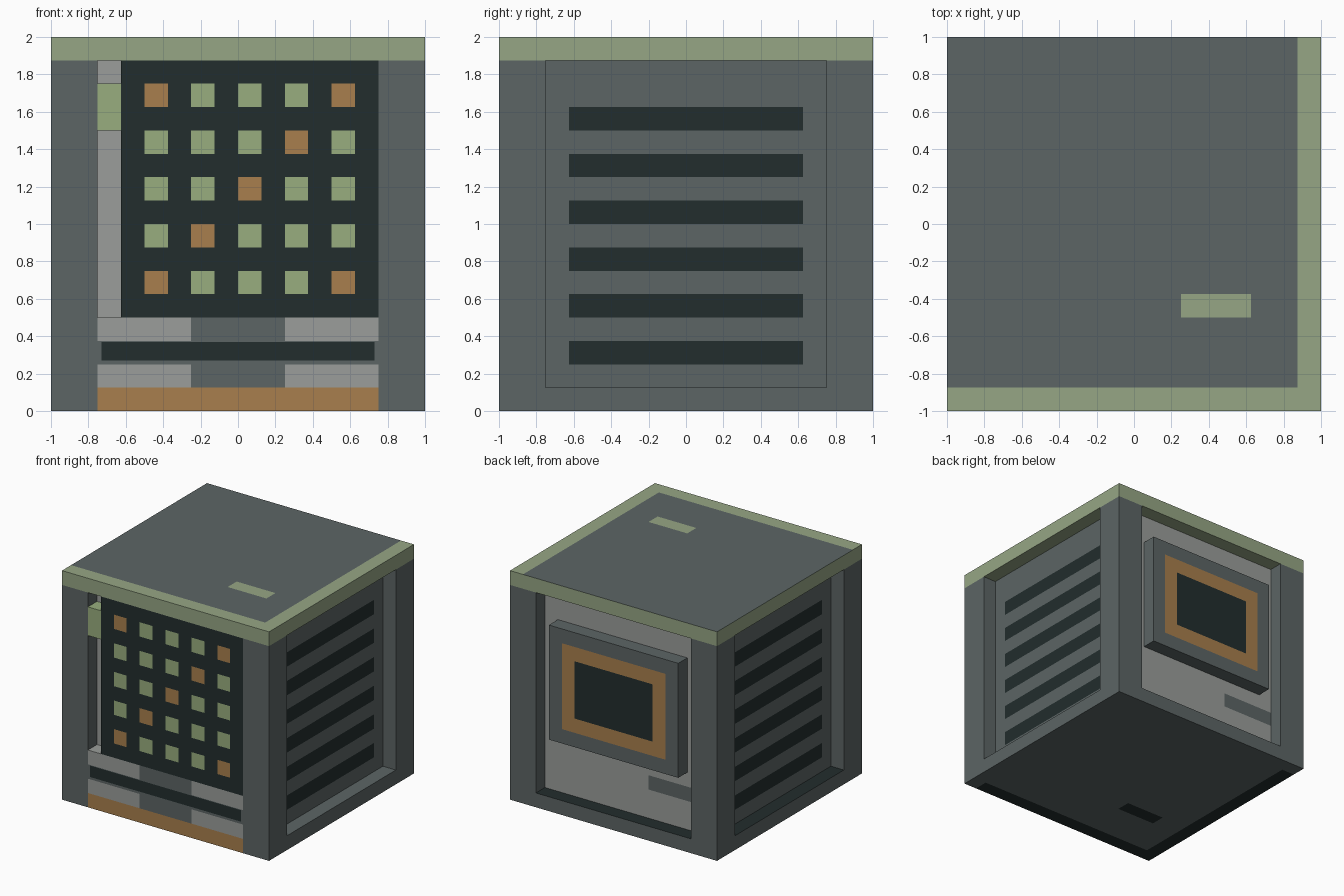
import bpy, bmesh
from mathutils import Vector, Matrix

if "Cube" in bpy.data.objects:
    bpy.data.objects.remove(bpy.data.objects["Cube"])

P = 0.125  # design module


def material(name, rgb):
    lin = [((c / 255 + 0.055) / 1.055) ** 2.4 for c in rgb] + [1.0]
    m = bpy.data.materials.new(name)
    m.use_nodes = True
    m.diffuse_color = lin
    bsdf = m.node_tree.nodes["Principled BSDF"]
    bsdf.inputs["Base Color"].default_value = lin
    bsdf.inputs["Roughness"].default_value = 0.8
    return m


BODY, DARK, TRIM, LAMP, PALE, COPPER = range(6)
MATS = [material("casing grey", (92, 101, 101)),
        material("dark teal", (34, 45, 45)),
        material("sage trim", (150, 166, 133)),
        material("lamp green", (152, 174, 126)),
        material("pale grey", (155, 158, 155)),
        material("copper", (168, 127, 77))]


def block(name, lo, hi, rule, cuts=((), (), ())):
    """Box between two corners, sliced along x, y, z; rule(centre, normal) gives the colour."""
    lo, hi = Vector(lo), Vector(hi)
    bm = bmesh.new()
    bmesh.ops.create_cube(bm, size=1, matrix=Matrix.Translation((lo + hi) / 2)
                          @ Matrix.Diagonal((*(hi - lo), 1)))
    for axis, values in enumerate(cuts):
        for v in values:
            co, no = Vector((0, 0, 0)), Vector((0, 0, 0))
            co[axis], no[axis] = v, 1
            bmesh.ops.bisect_plane(bm, geom=bm.verts[:] + bm.edges[:] + bm.faces[:],
                                   plane_co=co, plane_no=no)
    bm.normal_update()
    for f in bm.faces:
        f.material_index = rule(f.calc_center_median(), f.normal) if callable(rule) else rule
    mesh = bpy.data.meshes.new(name)
    bm.to_mesh(mesh)
    bm.free()
    for m in MATS:
        mesh.materials.append(m)
    ob = bpy.data.objects.new(name, mesh)
    bpy.context.collection.objects.link(ob)
    return ob


# Base slab: copper front kick plate, dark ledges, marked underside
def base_rule(c, n):
    if n.z < -0.5:
        strip = (c.y < -0.875 and c.x < 0.875) or (c.x < -0.875 and c.y < 0.875)
        slot = -0.625 < c.x < -0.25 and -0.5 < c.y < -0.375
        return DARK if strip or slot else BODY
    if n.z > 0.5:
        return DARK if c.x < -0.875 or c.y > 0.875 else BODY
    return COPPER if n.y < -0.5 and abs(c.x) < 0.75 else BODY


block("base", (-1, -1, 0), (1, 1, P), base_rule,
      ((-0.875, -0.75, -0.625, -0.25, 0.75, 0.875), (-0.875, -0.5, -0.375, 0.875), ()))


# Top slab: sage band with a grey lid area and a small slot
def top_rule(c, n):
    if n.z > 0.5 and c.x < 0.875 and c.y > -0.875:
        return TRIM if 0.25 < c.x < 0.625 and -0.5 < c.y < -0.375 else BODY
    return TRIM


block("top", (-1, -1, 2 - P), (1, 1, 2), top_rule,
      ((0.25, 0.625, 0.875), (-0.875, -0.5, -0.375), ()))

# Corner posts
for sx, xname in ((-1, "right"), (1, "left")):
    for sy, yname in ((-1, "front"), (1, "back")):
        x, y = sorted((0.75 * sx, sx)), sorted((0.75 * sy, sy))
        block(f"{yname}_{xname}_post", (x[0], y[0], P), (x[1], y[1], 2 - P), BODY)

# Recessed side panels with six vents each
vents = [0.25 + 0.25 * i for i in range(6)]


def vent_rule(c, n):
    inside = abs(c.y) < 0.625 and any(v < c.z < v + P for v in vents)
    return DARK if inside and abs(n.x) > 0.5 else BODY


vent_cuts = ((), (-0.625, 0.625), [z for v in vents for z in (v, v + P)])
block("left_vent_panel", (0.75, -0.75, P), (0.875, 0.75, 2 - P), vent_rule, vent_cuts)
block("right_vent_panel", (-0.875, -0.75, P), (-0.75, 0.75, 2 - P), vent_rule, vent_cuts)


# Recessed back panel with a slot
def back_rule(c, n):
    return BODY if n.y > 0.5 and c.x < -0.25 and 0.375 < c.z < 0.5 else PALE


block("back_panel", (-0.75, 0.75, P), (0.75, 0.875, 2 - P), back_rule,
      ((-0.25,), (), (0.375, 0.5)))


# Back monitor: copper bezel around a dark screen
def monitor_rule(c, n):
    if n.y > 0.5:
        if abs(c.x) < 0.375 and 0.875 < c.z < 1.375:
            return DARK
        if abs(c.x) < 0.5 and 0.75 < c.z < 1.5:
            return COPPER
    return BODY


block("back_monitor", (-0.625, 0.875, 0.625), (0.625, 1, 1.625), monitor_rule,
      ((-0.5, -0.375, 0.375, 0.5), (), (0.75, 0.875, 1.375, 1.5)))


# Front display: five by five lamps, copper on the diagonal and corners
def display_rule(c, n):
    if n.y < -0.5:
        for i in range(5):
            for j in range(5):
                x, z = -0.5 + 0.25 * i, 0.625 + 0.25 * j
                if x < c.x < x + P and z < c.z < z + P:
                    return COPPER if i == j or (i, j) in ((0, 4), (4, 0)) else LAMP
    return DARK


block("front_display", (-0.625, -1, 0.5), (0.75, -0.75, 2 - P), display_rule,
      ([-0.5 + P * i for i in range(10)], (), [0.625 + P * i for i in range(10)]))

# Recessed strip and lamp box beside the display
block("front_strip", (-0.75, -0.875, 0.5), (-0.625, -0.75, 2 - P), PALE)
block("front_lamp_box", (-0.75, -1, 1.5), (-0.625, -0.875, 1.75), LAMP)


# Front lower block: pale pads around a dark tray slot
def tray_rule(c, n):
    if n.y < -0.5:
        if 0.27 < c.z < 0.37 and abs(c.x) < 0.73:
            return DARK
        if abs(c.x) < 0.25 or 0.25 < c.z < 0.375:
            return BODY
    return PALE


block("front_tray", (-0.75, -1, P), (0.75, -0.75, 0.5), tray_rule,
      ((-0.73, -0.25, 0.25, 0.73), (), (0.25, 0.27, 0.37, 0.375)))
